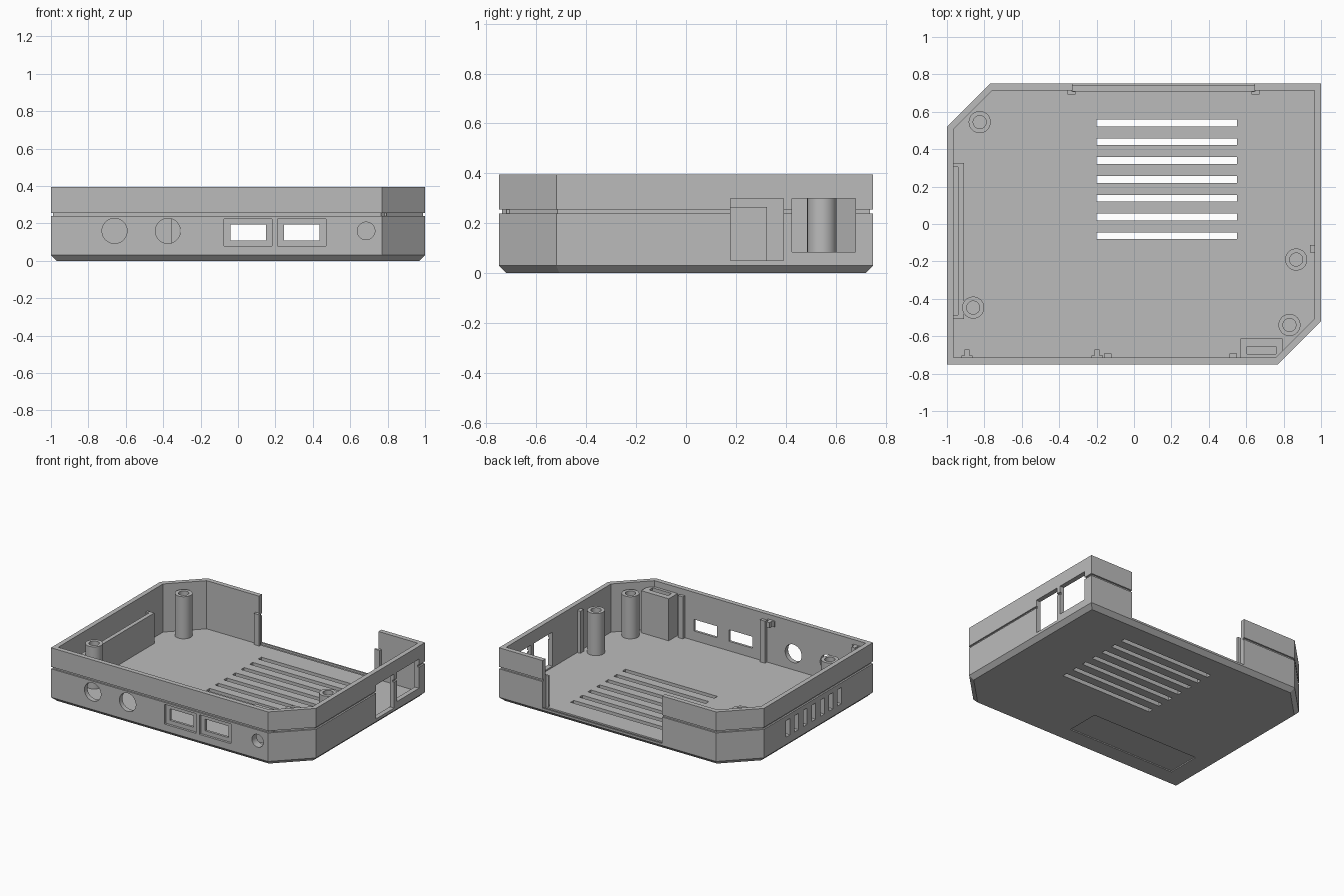
import bpy, bmesh, math
from mathutils import Matrix

if "Cube" in bpy.data.objects:
    bpy.data.objects.remove(bpy.data.objects["Cube"])

grey = bpy.data.materials.new("plain grey")
grey.diffuse_color = (0.5, 0.5, 0.5, 1)
grey.use_nodes = True
grey.node_tree.nodes["Principled BSDF"].inputs["Base Color"].default_value = grey.diffuse_color

FLOOR, TOP, WALL = 0.04, 0.395, 0.035


def finish(bm, name):
    bmesh.ops.recalc_face_normals(bm, faces=bm.faces)
    me = bpy.data.meshes.new(name)
    bm.to_mesh(me)
    bm.free()
    ob = bpy.data.objects.new(name, me)
    bpy.context.collection.objects.link(ob)
    me.materials.append(grey)
    return ob


def box(name, x0, x1, y0, y1, z0, z1):
    bm = bmesh.new()
    m = Matrix.Translation(((x0 + x1) / 2, (y0 + y1) / 2, (z0 + z1) / 2))
    bmesh.ops.create_cube(bm, size=1, matrix=m @ Matrix.Diagonal((x1 - x0, y1 - y0, z1 - z0, 1)))
    return finish(bm, name)


def cylinder_y(name, x, z, r, y0, y1):
    bm = bmesh.new()
    m = Matrix.Translation((x, (y0 + y1) / 2, z)) @ Matrix.Rotation(math.pi / 2, 4, 'X')
    bmesh.ops.create_cone(bm, cap_ends=True, segments=40, radius1=r, radius2=r, depth=y1 - y0, matrix=m)
    return finish(bm, name)


def stack(name, rings):
    """Skin a list of equal-length point rings and cap both ends."""
    bm = bmesh.new()
    loops = [[bm.verts.new(p) for p in ring] for ring in rings]
    n = len(loops[0])
    for a, b in zip(loops, loops[1:]):
        for i in range(n):
            j = (i + 1) % n
            bm.faces.new((a[i], a[j], b[j], b[i]))
    bm.faces.new(loops[0][::-1])
    bm.faces.new(loops[-1])
    return finish(bm, name)


def cut(target, cutters):
    for c in cutters:
        mod = target.modifiers.new("cut", 'BOOLEAN')
        mod.operation, mod.solver, mod.object = 'DIFFERENCE', 'EXACT', c
        bpy.context.view_layer.objects.active = target
        bpy.ops.object.modifier_apply(modifier=mod.name)
        bpy.data.objects.remove(c)


def smooth(ob):
    bpy.ops.object.select_all(action='DESELECT')
    ob.select_set(True)
    bpy.context.view_layer.objects.active = ob
    bpy.ops.object.shade_smooth_by_angle(angle=math.radians(30))


def outline(d, z):
    """Case outline with two clipped corners, inset by d."""
    k = math.tan(math.pi / 8) * d
    half = [(-1 + d, -0.75 + d), (0.77 - k, -0.75 + d), (1 - d, -0.52 + k)]
    return [(x, y, z) for x, y in half + [(-x, -y) for x, y in half]]


# Case shell: chamfered base, shadow groove, open top
profile = [(0.03, 0), (0, 0.03), (0, 0.24), (0.012, 0.24), (0.012, 0.255), (0, 0.255),
           (0, TOP), (WALL, TOP), (WALL, FLOOR)]
case = stack("case", [outline(d, z) for d, z in profile])

cuts = []
# Floor vents
for i in range(7):
    y = 0.54 - 0.1005 * i
    cuts.append(box("vent", -0.2, 0.55, y - 0.018, y + 0.018, -0.1, 0.1))
# Left wall vents
for i in range(7):
    y = 0.24 - 0.1 * i
    cuts.append(box("side_vent", -1.1, -0.955, y - 0.022, y + 0.022, 0.085, 0.205))
# Front round ports
for x, r in ((-0.66, 0.067), (-0.375, 0.067), (0.685, 0.047)):
    cuts.append(cylinder_y("port", x, 0.16, r, -0.8, -0.7))
# Front framed windows: shallow recess and smaller opening
for x in (0.053, 0.34):
    cuts.append(box("recess", x - 0.128, x + 0.13, -0.8, -0.733, 0.08, 0.225))
    cuts.append(box("window", x - 0.094, x + 0.097, -0.8, -0.7, 0.11, 0.195))
# Right wall openings
cuts.append(box("opening_a", 0.9, 1.1, 0.178, 0.39, 0.05, 0.30))
cuts.append(box("opening_b", 0.9, 1.1, 0.425, 0.68, 0.085, 0.30))
# Back opening with a panel slot in the sill, and the label recess underneath
cuts.append(box("back_opening", -0.33, 0.645, 0.70, 0.85, FLOOR + 0.004, 0.5))
cuts.append(box("sill_slot", -0.33, 0.645, 0.712, 0.738, 0.03, 0.1))
cuts.append(box("label_recess", -0.83, 0.05, -0.60, -0.35, -0.1, 0.008))
cut(case, cuts)
smooth(case)

# Screw posts with a blind hole
for i, (x, y) in enumerate(((-0.825, 0.545), (-0.86, -0.447), (0.867, -0.19), (0.831, -0.54))):
    rings = [[(x + r * math.cos(t * math.pi / 16), y + r * math.sin(t * math.pi / 16), z)
              for t in range(32)]
             for r, z in ((0.059, FLOOR - 0.005), (0.059, 0.35), (0.035, 0.35), (0.035, 0.15))]
    smooth(stack(f"screw_post_{i + 1}", rings))

# Tray behind the left vents
box("tray_panel", -0.94, -0.91, -0.507, 0.325, FLOOR - 0.005, 0.265)
for y in (-0.507, 0.305):
    box("tray_end", -0.97, -0.935, y, y + 0.02, FLOOR - 0.005, 0.265)

# Socket block behind the small front port
block = box("socket_block", 0.57, 0.795, -0.72, -0.613, FLOOR - 0.005, 0.35)
cut(block, [box("slot", 0.603, 0.758, -0.694, -0.654, 0.1, 0.5),
            cylinder_y("bore", 0.685, 0.16, 0.047, -0.8, -0.68)])

# Guide posts beside the back opening
for s, x in ((1, -0.33), (-1, 0.645)):
    a, b = sorted((x - 0.025 * s, x + 0.018 * s))
    box("guide_post", a, b, 0.693, 0.708, FLOOR - 0.005, 0.27)
    a, b = sorted((x - 0.025 * s, x - 0.002 * s))
    box("guide_post_web", a, b, 0.70, 0.72, FLOOR - 0.005, 0.27)

# Wall ribs
for x in (-0.14, 0.53):
    box("front_rib", x - 0.02, x + 0.02, -0.72, -0.692, FLOOR - 0.005, 0.35)
box("right_rib", 0.94, 0.97, -0.152, -0.112, FLOOR - 0.005, 0.35)

# Small clips on the front wall
for x in (-0.893, -0.197):
    box("clip_base", x - 0.03, x + 0.03, -0.72, -0.703, 0.32, 0.36)
    box("clip_tab", x - 0.013, x + 0.013, -0.72, -0.672, 0.32, 0.36)
